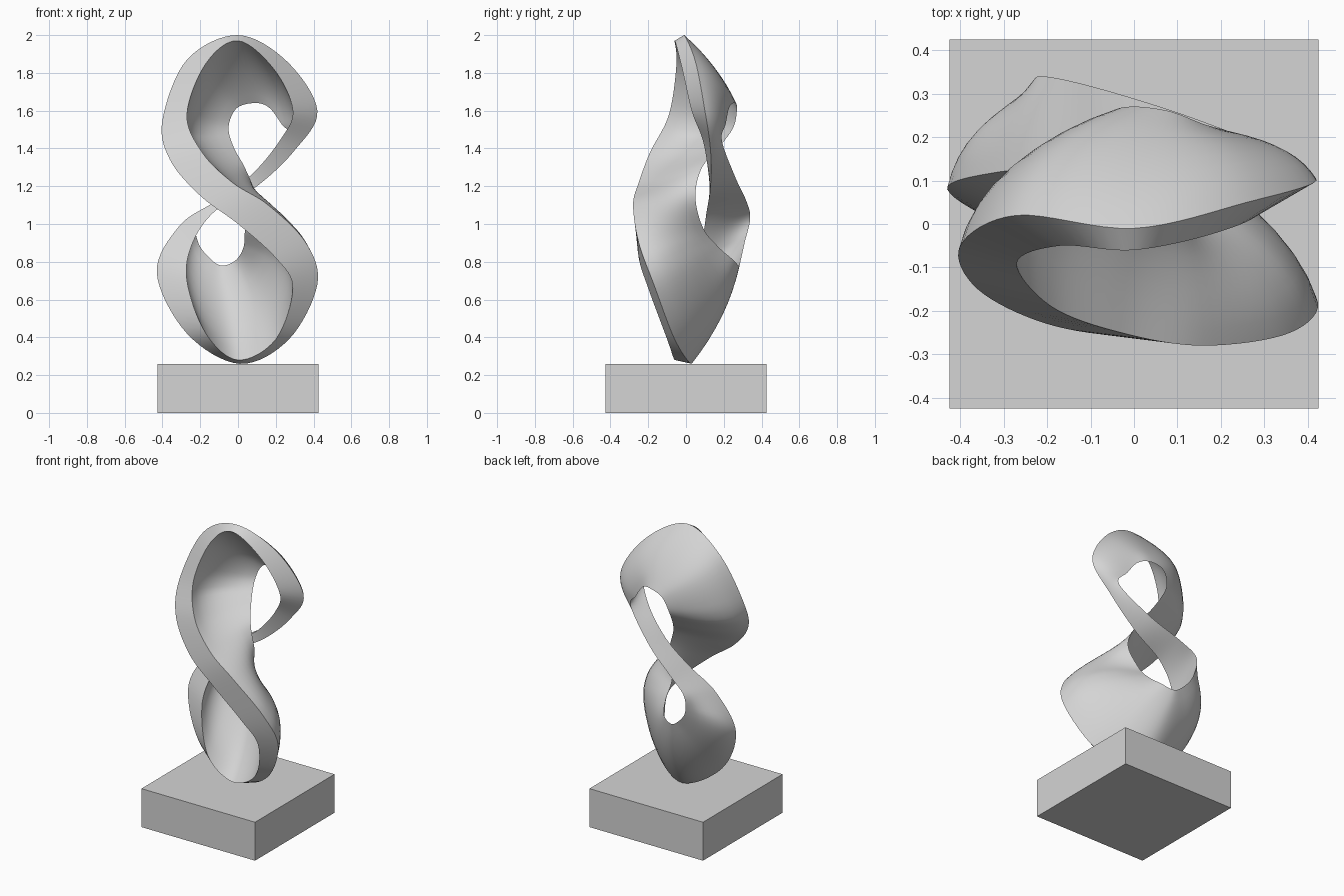
import bpy
from mathutils import Vector

cube = bpy.data.objects.get("Cube")
if cube:
    bpy.data.objects.remove(cube, do_unlink=True)


def make_material(name, colour):
    material = bpy.data.materials.new(name)
    material.use_nodes = True
    material.diffuse_color = colour
    material.node_tree.nodes["Principled BSDF"].inputs["Base Color"].default_value = colour
    return material


def closed_curve(points, steps):
    """Sample a smooth closed curve through points given in hundredths of a unit."""
    knots = [Vector(point) / 100 for point in points]
    count = len(knots)
    samples = []
    for i in range(count):
        before, start, end, after = (knots[(i + k - 1) % count] for k in range(4))
        for step in range(steps):
            t = step / steps
            samples.append(start + 0.5 * t * (
                (end - before)
                + t * (2 * before - 5 * start + 4 * end - after)
                + t * t * (3 * (start - end) + after - before)))
    return samples


def clamp(value, low, high):
    return max(low, min(high, value))


def bowed_edge(start, end, bow, segments):
    """Points from start up to, but not including, end, bowed sideways."""
    points = []
    for step in range(segments):
        t = step / segments
        points.append(start.lerp(end, t) + bow * 4 * t * (1 - t))
    return points


# The three ridges of the ribbon, from the top down the front strand and back up
first_rim = [
    (0, -1, 200), (-27, 2, 187), (-40, -5, 155), (-36, -15, 134), (-20, -23, 115),
    (0, -26, 100), (20, -25, 82), (29, -20, 66), (20, -10, 39),
    (0, -6, 28), (-17, -8, 42), (-27, 0, 70), (-24, 8, 90), (-12, 11, 107),
    (10, 13, 120), (30, 13, 139), (42, 10, 160), (26, 5, 186)]
second_rim = [
    (0, -6, 197), (-17, -5, 185), (-27, -9, 158), (-19, -19, 138), (-3, -25, 122),
    (16, -28, 110), (36, -25, 90), (42, -17, 68), (27, -6, 39),
    (1, 3, 26), (-27, 0, 42), (-43, 8, 74), (-31, 12, 99), (-12, 13, 112),
    (7, 12, 126), (22, 9, 144), (29, 3, 160), (19, -2, 182)]
back_ridge = [
    (8, 26, 164), (-1, 27, 161), (-5, 25, 151), (-2, 17, 140), (4, 8, 129),
    (9, 5, 114), (4, 9, 98), (3, 17, 88), (-1, 25, 81),
    (-8, 28, 78), (-14, 29, 81), (-21, 31, 90), (-22, 34, 103), (-11, 32, 112),
    (9, 26, 125), (28, 19, 144), (23, 21, 153), (16, 23, 162)]

STEPS, SEGMENTS, CROSSING = 8, 8, 1.13

# Ribbon sections: a flat front face and two bowed sides meeting at the back
verts, faces = [], []
for p, q, c in zip(*(closed_curve(r, STEPS) for r in (first_rim, second_rim, back_ridge))):
    # The bow swaps sides where the ribbon crosses itself and fades on the rear strand
    middle = (p + q) / 2
    side = clamp((middle.z - CROSSING) / 0.35, -1, 1)
    bow = (p - q) * side * clamp(0.35 - 2.5 * middle.y, 0, 0.5)
    verts += [p] + bowed_edge(q, c, bow, SEGMENTS) + bowed_edge(c, p, bow, SEGMENTS)

ring = 2 * SEGMENTS + 1
total = len(verts)
for start in range(0, total, ring):
    after = (start + ring) % total
    for j in range(ring):
        k = (j + 1) % ring
        faces.append((start + j, start + k, after + k, after + j))

grey = make_material("pale grey", (0.66, 0.66, 0.66, 1))
mesh = bpy.data.meshes.new("ribbon_loop")
mesh.from_pydata(verts, [], faces)
ribbon = bpy.data.objects.new("ribbon_loop", mesh)
bpy.context.collection.objects.link(ribbon)
mesh.materials.append(grey)
bpy.ops.object.select_all(action="DESELECT")
ribbon.select_set(True)
bpy.context.view_layer.objects.active = ribbon
bpy.ops.object.mode_set(mode="EDIT")
bpy.ops.mesh.select_all(action="SELECT")
bpy.ops.mesh.normals_make_consistent(inside=False)
bpy.ops.object.mode_set(mode="OBJECT")
bpy.ops.object.shade_smooth_by_angle(angle=0.7)

# Square plinth
bpy.ops.mesh.primitive_cube_add(size=1, location=(0, 0, 0.13))
plinth = bpy.context.object
plinth.name = "plinth"
plinth.scale = (0.85, 0.85, 0.26)
plinth.data.materials.append(grey)
